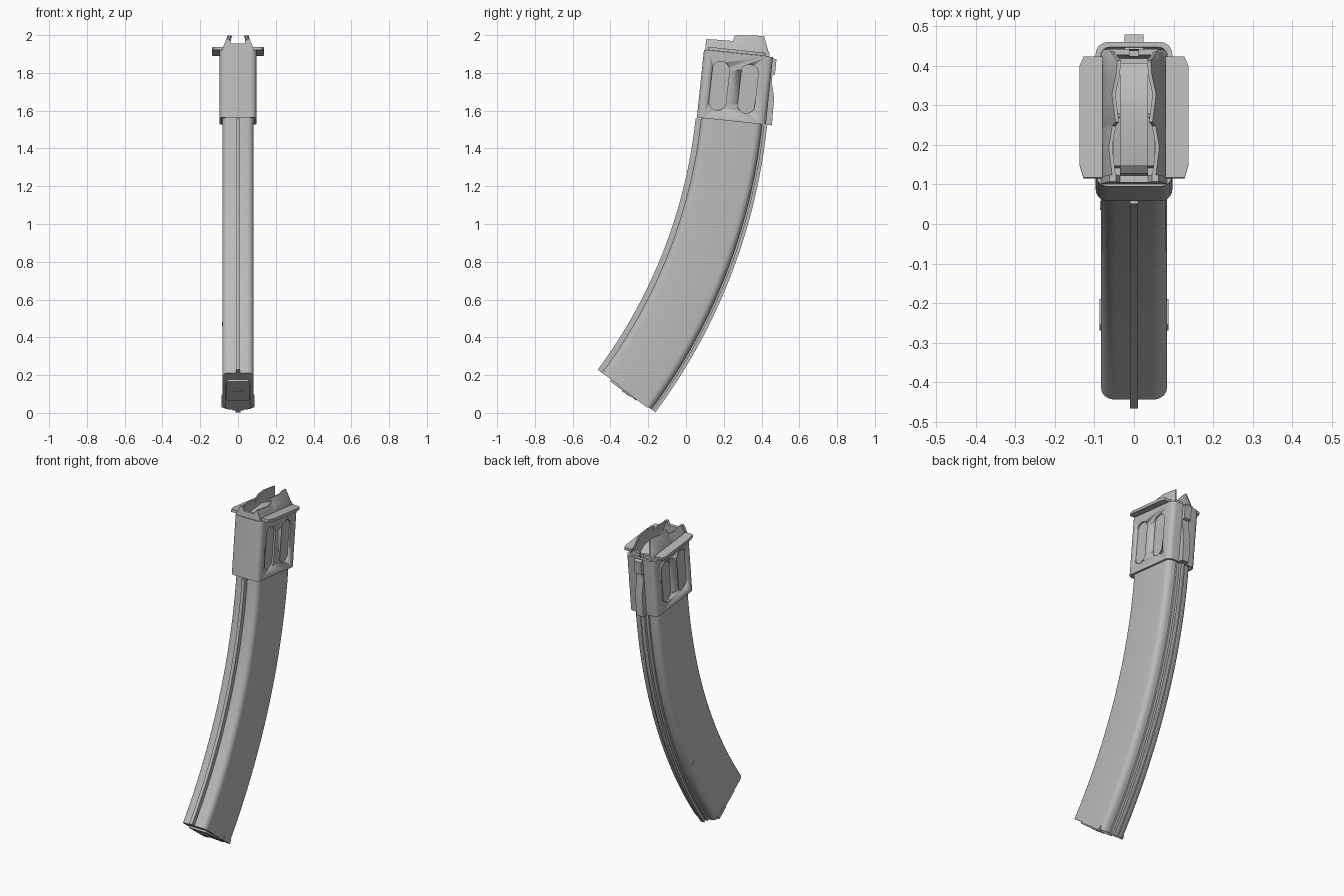
import bpy, bmesh, math
from mathutils import Vector

cube = bpy.data.objects.get("Cube")
if cube:
    bpy.data.objects.remove(cube, do_unlink=True)

steel = bpy.data.materials.new("grey_steel")
steel.use_nodes = True
GREY = (0.5, 0.5, 0.5, 1)
steel.diffuse_color = GREY
steel.node_tree.nodes["Principled BSDF"].inputs["Base Color"].default_value = GREY

# The body follows an arc in the y-z plane
CY, CZ, R = -2.644, 1.843, 2.9
TOP, BOTTOM = 6.0, 36.55


def place(x, u, v, deg=TOP):
    """Point at width x, depth u and height v in the arc's frame at deg."""
    a = math.radians(deg)
    c, s = math.cos(a), math.sin(a)
    return Vector((x, CY + (R + u) * c + v * s, CZ - (R + u) * s + v * c))


def loft(name, rings, cyclic=False, angle=30):
    """Skin closed rings; cap the ends unless the rings form a loop."""
    bm = bmesh.new()
    rows = [[bm.verts.new(p) for p in ring] for ring in rings]
    pairs = list(zip(rows, rows[1:]))
    if cyclic:
        pairs.append((rows[-1], rows[0]))
    else:
        bm.faces.new(rows[0])
        bm.faces.new(rows[-1])
    n = len(rows[0])
    for a, b in pairs:
        for i in range(n):
            j = (i + 1) % n
            bm.faces.new((a[i], a[j], b[j], b[i]))
    bmesh.ops.recalc_face_normals(bm, faces=bm.faces)
    mesh = bpy.data.meshes.new(name)
    bm.to_mesh(mesh)
    bm.free()
    mesh.materials.append(steel)
    ob = bpy.data.objects.new(name, mesh)
    bpy.context.collection.objects.link(ob)
    bpy.ops.object.select_all(action='DESELECT')
    ob.select_set(True)
    bpy.context.view_layer.objects.active = ob
    bpy.ops.object.shade_smooth_by_angle(angle=math.radians(angle))
    return ob


def prism(name, poly, lo, hi, axis, deg=TOP):
    """Extrude a polygon along axis 0 (x), 1 (u) or 2 (v)."""
    rings = []
    for t in (lo, hi):
        ring = []
        for p in poly:
            c = list(p)
            c.insert(axis, t)
            ring.append(place(*c, deg))
        rings.append(ring)
    return loft(name, rings)


def rect(a0, a1, b0, b1):
    return [(a0, b0), (a1, b0), (a1, b1), (a0, b1)]


def rounded(hx, u0, u1, r, seg=5):
    pts = []
    corners = [(hx - r, u1 - r), (r - hx, u1 - r), (r - hx, u0 + r), (hx - r, u0 + r)]
    for k, (cx, cu) in enumerate(corners):
        for i in range(seg + 1):
            a = math.pi / 2 * (k + i / seg)
            pts.append((cx + r * math.cos(a), cu + r * math.sin(a)))
    return pts


def sweep(name, section, top_v, steps=24):
    rings = []
    for i in range(steps + 1):
        deg = BOTTOM + (TOP - BOTTOM) * i / steps
        rings.append([place(x, u, 0, deg) for x, u in section])
    if top_v:
        rings.append([place(x, u, top_v) for x, u in section])
    return loft(name, rings)


# Curved body with spine ribs
sweep("curved_body", rounded(0.083, -0.162, 0.163, 0.035), 0.3)
sweep("front_rib", rect(-0.01, 0.01, -0.19, -0.15), 0)
sweep("rear_rib", rect(-0.012, 0.012, 0.15, 0.19), 0)
sweep("rear_rib_step", rect(-0.03, 0.03, 0.15, 0.174), 0)

# Upper sleeve with recessed oval slots
outer = rounded(0.097, -0.184, 0.183, 0.03)
inner = rounded(0.084, -0.17, 0.17, 0.022)
sleeve = loft("upper_sleeve", [
    [place(x, u, v) for x, u in sec]
    for sec, v in ((outer, 0.005), (outer, 0.365), (inner, 0.365), (inner, 0.005))],
    cyclic=True)
for side in (-1, 1):
    for cu in (-0.084, 0.069):
        oval = []
        for k in range(24):
            a = math.pi * k / 12
            oval.append((cu + 0.046 * math.cos(a),
                         0.184 + 0.046 * math.sin(a) + (0.084 if k < 12 else -0.084)))
        cutter = prism("slot_cutter", oval, side * 0.087, side * 0.15, 0)
        cutter.hide_render = True
        mod = sleeve.modifiers.new("slot", 'BOOLEAN')
        mod.operation = 'DIFFERENCE'
        mod.solver = 'EXACT'
        mod.object = cutter
        bpy.context.view_layer.objects.active = sleeve
        bpy.ops.object.modifier_apply(modifier=mod.name)
        bpy.data.objects.remove(cutter, do_unlink=True)

# Rear catch
prism("rear_catch", [(0.165, 0.005), (0.215, 0.005), (0.212, 0.15), (0.19, 0.235),
                     (0.19, 0.268), (0.203, 0.275), (0.203, 0.355), (0.165, 0.363)],
      -0.024, 0.024, 0)

# Feed lips: depth, inner half width, top height
stations = [(-0.165, 0.055, 0.424), (-0.09, 0.064, 0.426), (-0.037, 0.055, 0.428),
            (-0.03, 0.047, 0.458), (0.04, 0.056, 0.464), (0.09, 0.045, 0.469),
            (0.125, 0.042, 0.47), (0.157, 0.06, 0.39)]
for side, label in ((1, "left"), (-1, "right")):
    rings = []
    for u, xi, h in stations:
        mid = 0.355 + 0.55 * (h - 0.355)
        edge = [(0.083, 0.28), (0.083, 0.355), (0.4 * xi + 0.048, mid), (xi, h)]
        back = [(x - 0.009, v) for x, v in reversed(edge)]
        rings.append([place(side * x, u, v) for x, v in edge + back])
    loft(label + "_feed_lip", rings)
    # Side wing
    wing = [(0.08, -0.164), (0.128, -0.164), (0.138, -0.13),
            (0.138, 0.12), (0.128, 0.144), (0.08, 0.144)]
    prism(label + "_wing", [(side * x, u) for x, u in wing], 0.366, 0.383, 2)

# Front and rear walls of the mouth
prism("mouth_front_wall", [(-0.083, 0.28), (0.083, 0.28), (0.083, 0.37), (0.062, 0.422),
                           (0.045, 0.422), (0.035, 0.4), (-0.035, 0.4), (-0.045, 0.422),
                           (-0.062, 0.422), (-0.083, 0.37)], -0.178, -0.16, 1)
prism("mouth_rear_wall", [(-0.083, 0.28), (0.083, 0.28), (0.083, 0.36), (0.06, 0.388),
                          (0.012, 0.388), (0.012, 0.35), (-0.012, 0.35), (-0.012, 0.388),
                          (-0.06, 0.388), (-0.083, 0.36)], 0.148, 0.163, 1)

# Follower inside the mouth
prism("follower", [(-0.15, 0.29), (-0.15, 0.35), (-0.13, 0.37), (0.0, 0.4),
                   (0.08, 0.39), (0.13, 0.365), (0.13, 0.29)], -0.036, 0.036, 0)
prism("follower_shoulder", [(-0.13, 0.29), (-0.13, 0.345), (-0.01, 0.375), (0.01, 0.29)],
      -0.052, 0.052, 0)

# Base plate, rails, side tabs and latch
prism("base_plate", rounded(0.062, -0.1, 0.07, 0.012, 3), -0.011, 0.02, 2, BOTTOM)
prism("base_latch", rect(-0.03, 0.03, -0.02, 0.03), -0.015, 0, 2, BOTTOM)
for side, label in ((1, "left"), (-1, "right")):
    prism(label + "_base_rail", rect(side * 0.066, side * 0.083, -0.05, 0.14),
          -0.005, 0.01, 2, BOTTOM)
    prism(label + "_base_tab", rect(side * 0.07, side * 0.087, 0.06, 0.14),
          -0.006, 0.02, 2, BOTTOM)

# Small rivet on the right rear edge
rivet = [(0.12 + 0.011 * math.cos(math.pi * k / 6), 0.011 * math.sin(math.pi * k / 6))
         for k in range(12)]
prism("side_rivet", rivet, -0.086, -0.07, 0, 27)
